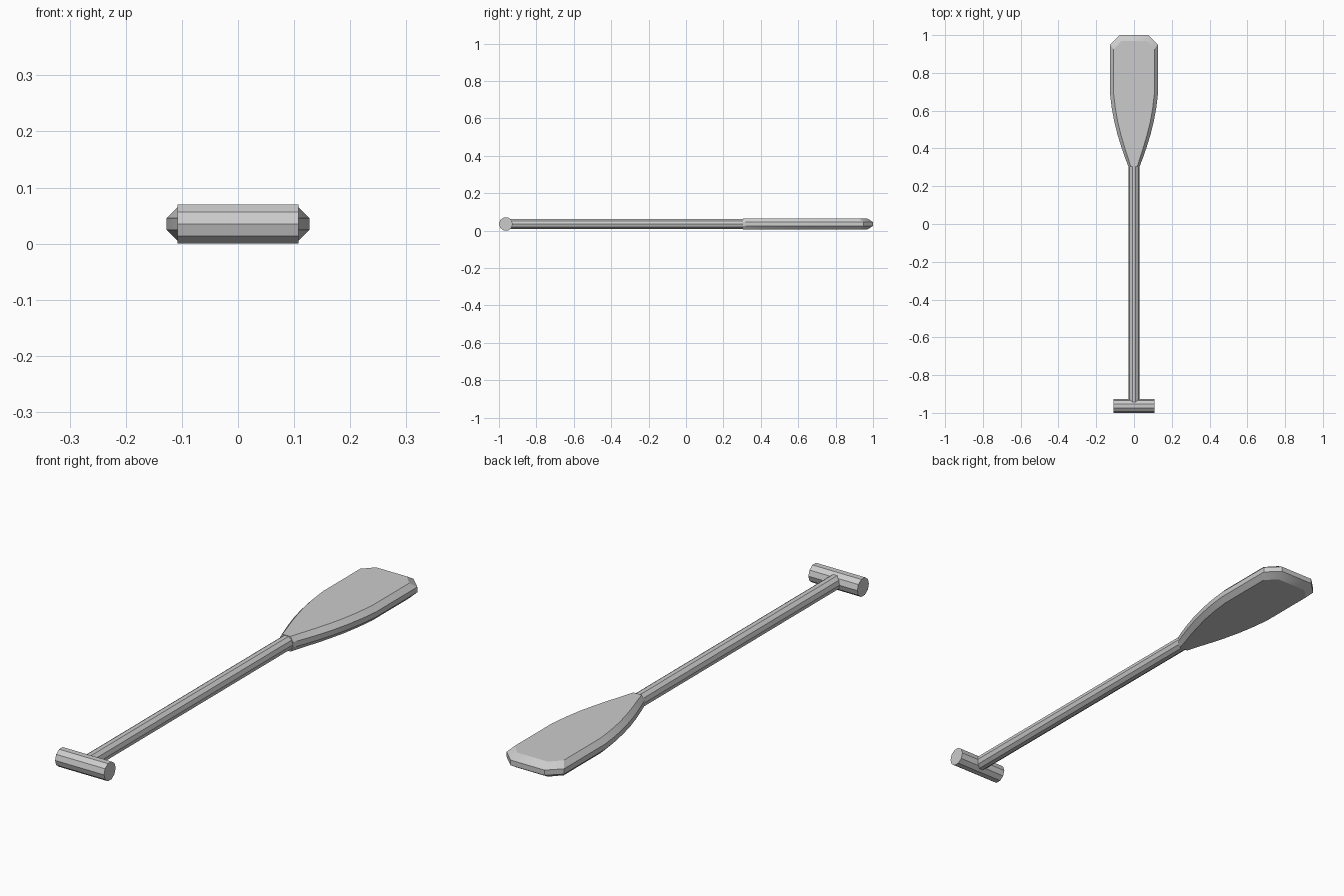
import bpy, bmesh, math
from mathutils import Matrix

if "Cube" in bpy.data.objects:
    bpy.data.objects.remove(bpy.data.objects["Cube"])

ZC = 0.035          # centre height of the whole paddle


def rod(name, radius, length, centre, along_x):
    """Ten-sided rod lying along x or y, with a flat facet on top."""
    bm = bmesh.new()
    bmesh.ops.create_cone(bm, cap_ends=True, segments=10, radius1=radius,
                          radius2=radius, depth=length)
    # put a vertex at the horizontal side, then lay the rod down
    first = bm.verts[:][0].co
    spin = -math.atan2(first.y, first.x) + (math.pi / 2 if along_x else 0)
    lay = Matrix.Rotation(math.pi / 2, 4, 'Y' if along_x else 'X')
    bm.transform(Matrix.Translation(centre) @ lay @ Matrix.Rotation(spin, 4, 'Z'))
    return finish(name, bm)


def finish(name, bm):
    bmesh.ops.recalc_face_normals(bm, faces=bm.faces)
    mesh = bpy.data.meshes.new(name)
    bm.to_mesh(mesh)
    bm.free()
    ob = bpy.data.objects.new(name, mesh)
    bpy.context.collection.objects.link(ob)
    bpy.context.view_layer.objects.active = ob
    bpy.ops.object.select_all(action='DESELECT')
    ob.select_set(True)
    bpy.ops.object.shade_smooth_by_angle(angle=math.radians(30))
    return ob


# T-shaped grip and shaft
rod("grip", 0.0368, 0.216, (0, -0.963, ZC), True)
rod("shaft", 0.029, 1.273, (0, -0.3265, ZC), False)

# Blade: half outlines of the rim and of the flat faces
rim = [(0.03, 0.305), (0.049, 0.355), (0.068, 0.41), (0.088, 0.475),
       (0.105, 0.545), (0.118, 0.615), (0.127, 0.69), (0.127, 0.95), (0.075, 1.0)]
face = [(0.018, 0.305), (0.033, 0.355), (0.051, 0.41), (0.070, 0.475),
        (0.087, 0.545), (0.099, 0.615), (0.108, 0.69), (0.108, 0.925), (0.068, 0.968)]

bm = bmesh.new()
rings = []
for half, dz in ((face, -0.03), (rim, -0.0105), (rim, 0.0105), (face, 0.03)):
    outline = half + [(-x, y) for x, y in reversed(half)]
    rings.append([bm.verts.new((x, y, ZC + dz)) for x, y in outline])
for low, high in zip(rings, rings[1:]):
    for i in range(len(low)):
        j = (i + 1) % len(low)
        bm.faces.new((low[i], low[j], high[j], high[i]))
bm.faces.new(rings[0])
bm.faces.new(rings[-1])
finish("blade", bm)
